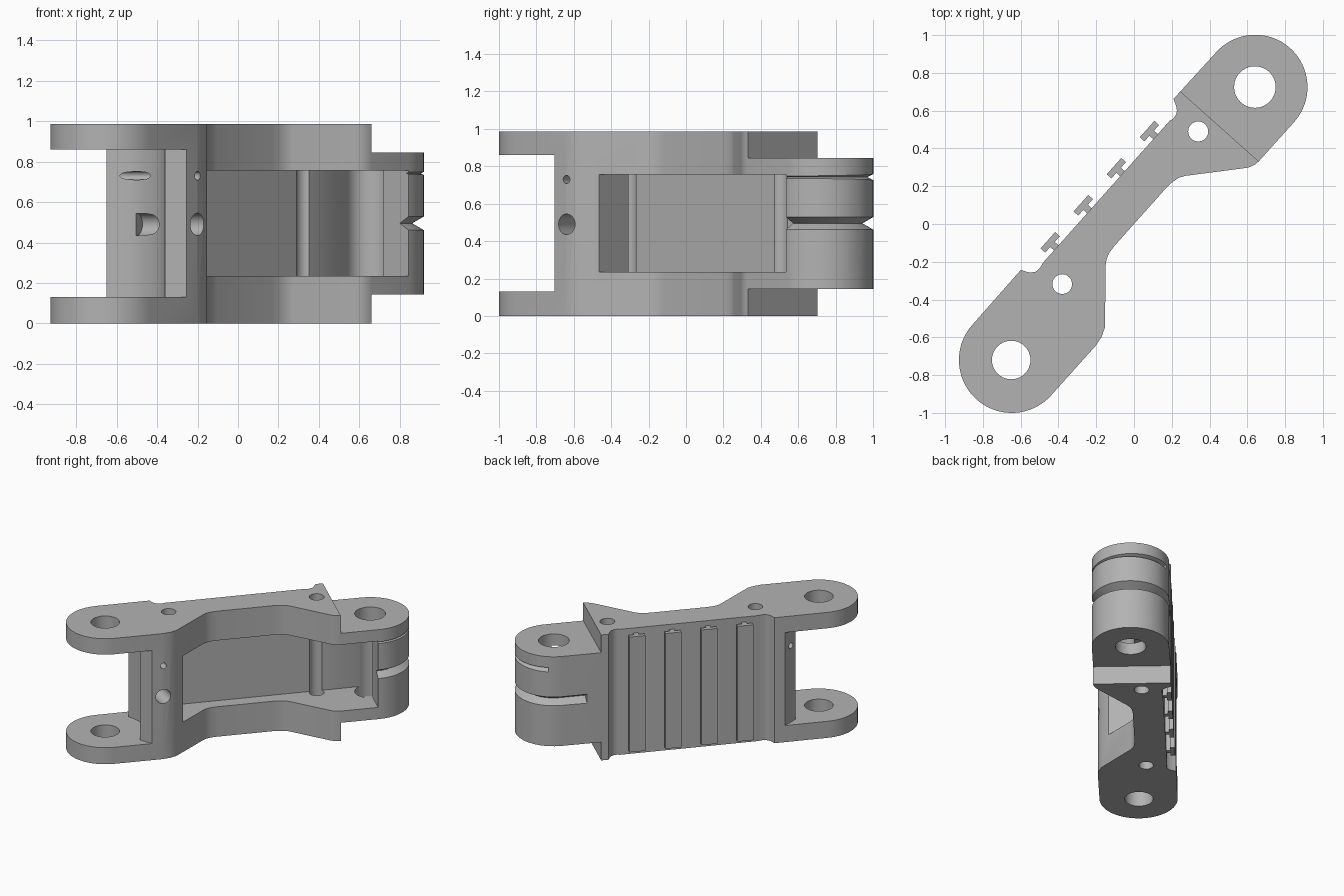
import bpy, bmesh, math
from mathutils import Matrix, Vector

if "Cube" in bpy.data.objects:
    bpy.data.objects.remove(bpy.data.objects["Cube"])

# Link runs along u; v is across it. ROT turns (u, v) into (x, y).
ROT = Matrix.Rotation(math.atan2(1.445, 1.29), 4, 'Z')
H = 0.985
PIN, R_FORK, R_TONGUE = 0.968, 0.28, 0.277

steel = bpy.data.materials.new("grey steel")
steel.use_nodes = True
GREY = (0.45, 0.45, 0.45, 1)
steel.diffuse_color = GREY
steel.node_tree.nodes["Principled BSDF"].inputs["Base Color"].default_value = GREY


def arc(cx, cy, r, a0, a1, n=32):
    """Points on an arc, angles in degrees."""
    angles = [math.radians(a0 + (a1 - a0) * i / n) for i in range(n + 1)]
    return [(cx + r * math.cos(a), cy + r * math.sin(a)) for a in angles]


def finish(name, bm, matrix):
    bmesh.ops.recalc_face_normals(bm, faces=bm.faces[:])
    mesh = bpy.data.meshes.new(name)
    bm.to_mesh(mesh)
    bm.free()
    mesh.transform(matrix)
    mesh.materials.append(steel)
    ob = bpy.data.objects.new(name, mesh)
    bpy.context.collection.objects.link(ob)
    return ob


def prism(name, points, z0, z1, matrix=ROT):
    bm = bmesh.new()
    face = bm.faces.new([bm.verts.new((x, y, z0)) for x, y in points])
    top = bmesh.ops.extrude_face_region(bm, geom=[face])["geom"]
    verts = [g for g in top if isinstance(g, bmesh.types.BMVert)]
    bmesh.ops.translate(bm, verts=verts, vec=(0, 0, z1 - z0))
    return finish(name, bm, matrix)


def box(name, u0, u1, v0, v1, z0, z1):
    return prism(name, [(u0, v0), (u1, v0), (u1, v1), (u0, v1)], z0, z1)


def rod(name, start, end, r):
    """Cylinder between two points in x, y, z."""
    a, b = Vector(start), Vector(end)
    bm = bmesh.new()
    turn = (b - a).to_track_quat('Z', 'Y').to_matrix().to_4x4()
    bmesh.ops.create_cone(bm, cap_ends=True, segments=40, radius1=r, radius2=r,
                          depth=(b - a).length)
    return finish(name, bm, Matrix.Translation((a + b) / 2) @ turn)


def groove(name, path, z, depth, half):
    """V section swept along a path; the inside lies to the path's left."""
    bm = bmesh.new()
    rings = []
    out = 0.02
    rise = half * (1 + out / depth)
    for i, p in enumerate(path):
        a, b = path[max(i - 1, 0)], path[min(i + 1, len(path) - 1)]
        t = (Vector(b) - Vector(a)).normalized()
        n = Vector((t.y, -t.x))
        inner, outer = Vector(p) - n * depth, Vector(p) + n * out
        rings.append([bm.verts.new((*inner, z)), bm.verts.new((*outer, z + rise)),
                      bm.verts.new((*outer, z - rise))])
    for r0, r1 in zip(rings, rings[1:]):
        for k in range(3):
            j = (k + 1) % 3
            bm.faces.new((r0[k], r0[j], r1[j], r1[k]))
    bm.faces.new(rings[0])
    bm.faces.new(rings[-1])
    return finish(name, bm, ROT)


# Link body: outline of both eyes and the narrow waist
near_side = [(-0.614, -0.278), (-0.561, -0.27), (-0.511, -0.25), (-0.262, -0.033),
             (-0.235, -0.015), (-0.2, -0.004), (-0.156, 0), (0.255, 0),
             (0.3, -0.004), (0.34, -0.014), (0.37, -0.032), (0.606, -0.236),
             (0.632, -0.256), (0.66, -0.268), (0.687, -0.272)]
far_side = [(0.633, 0.285), (0.615, 0.25), (0.6, 0.231), (0.58, 0.219), (0.555, 0.216),
            (0.535, 0.223), (-0.475, 0.223), (-0.505, 0.216), (-0.535, 0.22),
            (-0.56, 0.24), (-0.58, 0.285)]
outline = (arc(-PIN, 0.003, R_FORK, 90, 270) + near_side
           + arc(PIN, 0.004, R_TONGUE, -90, 90) + far_side)
body = prism("link_body", outline, 0, H)

# Cutters
fork_gap = [(0, -1.2), (0, -0.702), (-0.36, -0.702)]
fork_gap += arc(-0.65, -0.72, 0.291, 4, 90, 20)
fork_gap += [(-0.65, 0), (-1.2, 0), (-1.2, -1.2)]
cutters = [
    prism("fork_gap_cutter", fork_gap, 0.13, 0.86, Matrix()),
    box("tongue_step_low_cutter", 0.687, 1.5, -0.5, 0.5, -0.1, 0.143),
    box("tongue_step_high_cutter", 0.687, 1.5, -0.5, 0.5, 0.845, 1.1),
    box("pocket_cutter", -0.448, 0.96, -0.6, 0.1, 0.235, 0.755),
]
for name, x, y, r in (("fork_pin", -0.65, -0.72, 0.102), ("tongue_pin", 0.64, 0.725, 0.11),
                      ("fork_bolt", -0.38, -0.318, 0.052), ("tongue_bolt", 0.34, 0.49, 0.053)):
    cutters.append(rod(name + "_cutter", (x, y, -0.1), (x, y, 1.1), r))
cutters.append(rod("lock_hole_cutter", (-0.114, -0.69, 0.73), (-0.72, -0.33, 0.73), 0.022))
cutters.append(rod("oil_hole_cutter", (-0.114, -0.69, 0.49), (-0.5, -0.46, 0.49), 0.055))
sweep = arc(PIN, 0.004, R_TONGUE, -92, 90, 40)
cutters.append(groove("middle_groove_cutter", sweep + [(0.79, 0.281)], 0.495, 0.058, 0.034))
cutters.append(groove("upper_groove_cutter", arc(PIN, -0.008, R_TONGUE, -92, 70),
                      0.742, 0.025, 0.012))

for c in cutters:
    c.hide_render = True
    mod = body.modifiers.new(c.name, 'BOOLEAN')
    mod.operation = 'DIFFERENCE'
    mod.solver = 'EXACT'
    mod.object = c
graph = bpy.context.evaluated_depsgraph_get()
cut_mesh = bpy.data.meshes.new_from_object(body.evaluated_get(graph))
body.modifiers.clear()
body.data = cut_mesh
for c in cutters:
    bpy.data.objects.remove(c)
cut_mesh.materials.clear()
cut_mesh.materials.append(steel)

# T-shaped ribs on the back
for i in range(4):
    u = -0.368 + 0.263 * i
    tee = [(-0.018, 0.2), (0.018, 0.2), (0.018, 0.25), (0.058, 0.25),
           (0.058, 0.283), (-0.058, 0.283), (-0.058, 0.25), (-0.018, 0.25)]
    prism("tee_rib_%d" % (i + 1), [(u + a, b) for a, b in tee], 0.04, 0.945)

# Smooth curved walls, keep edges crisp
bpy.ops.object.select_all(action='DESELECT')
body.select_set(True)
bpy.context.view_layer.objects.active = body
bpy.ops.object.shade_smooth_by_angle(angle=math.radians(30))
